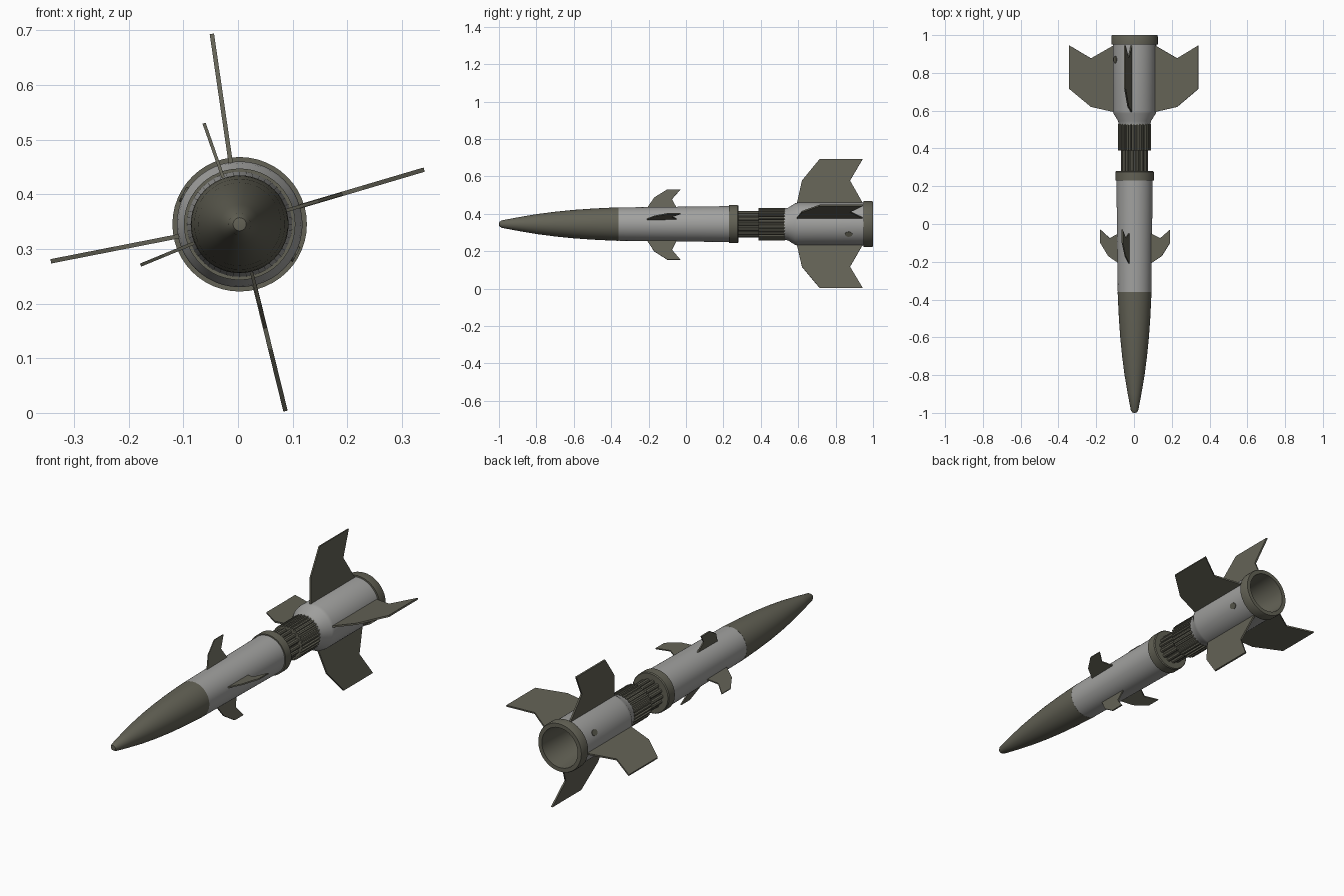
import bpy, bmesh, math
from mathutils import Vector

cube = bpy.data.objects.get("Cube")
if cube:
    bpy.data.objects.remove(cube, do_unlink=True)

CENTRE = Vector((0.003, 0, 0.345))


def material(name, rgb):
    m = bpy.data.materials.new(name)
    m.use_nodes = True
    col = (*rgb, 1)
    m.diffuse_color = col
    bsdf = next(n for n in m.node_tree.nodes if n.type == 'BSDF_PRINCIPLED')
    bsdf.inputs["Base Color"].default_value = col
    return m


OLIVE = material("olive_drab", (0.125, 0.122, 0.092))
GREY = material("light_grey", (0.36, 0.36, 0.35))


def finish(name, bm, mat, smooth=True):
    bmesh.ops.remove_doubles(bm, verts=bm.verts, dist=1e-5)
    bmesh.ops.recalc_face_normals(bm, faces=bm.faces)
    mesh = bpy.data.meshes.new(name)
    bm.to_mesh(mesh)
    bm.free()
    mesh.materials.append(mat)
    ob = bpy.data.objects.new(name, mesh)
    bpy.context.collection.objects.link(ob)
    if smooth:
        bpy.ops.object.select_all(action='DESELECT')
        ob.select_set(True)
        bpy.context.view_layer.objects.active = ob
        bpy.ops.object.shade_smooth_by_angle(angle=math.radians(30))
    return ob


def radial(angle, r, y):
    return CENTRE + Vector((r * math.cos(angle), y, r * math.sin(angle)))


def lathe(name, profile, mat):
    """Turn (y, radius) points around the long axis."""
    bm = bmesh.new()
    vs = [bm.verts.new(radial(0, r, y)) for y, r in profile]
    edges = [bm.edges.new(p) for p in zip(vs, vs[1:])]
    bmesh.ops.spin(bm, geom=vs + edges, cent=CENTRE, axis=(0, 1, 0),
                   angle=math.tau, steps=48)
    return finish(name, bm, mat)


def prism(name, base, offset, mat):
    """Extrude a flat outline along an offset."""
    bm = bmesh.new()
    face = bm.faces.new([bm.verts.new(p) for p in base])
    new = bmesh.ops.extrude_face_region(bm, geom=[face], use_keep_orig=True)
    moved = [g for g in new["geom"] if isinstance(g, bmesh.types.BMVert)]
    bmesh.ops.translate(bm, verts=moved, vec=offset)
    return finish(name, bm, mat, smooth=False)


def fin(name, outline, degrees, thick):
    a = math.radians(degrees)
    side = Vector((-math.sin(a), 0, math.cos(a))) * thick
    base = [radial(a, r, y) - side / 2 for y, r in outline]
    return prism(name, base, side, OLIVE)


# Nose and forward body
lathe("nose_cone", [(-1, 0), (-0.998, 0.012), (-0.985, 0.02), (-0.9, 0.036),
                    (-0.8, 0.053), (-0.7, 0.066), (-0.6, 0.076), (-0.5, 0.083),
                    (-0.4, 0.088), (-0.36, 0.0895), (-0.36, 0)], OLIVE)
lathe("forward_body", [(-0.36, 0), (-0.36, 0.089), (0.23, 0.096), (0.23, 0)], GREY)
lathe("forward_body_ring", [(0.23, 0), (0.23, 0.102), (0.275, 0.102),
                            (0.28, 0.098), (0.28, 0)], OLIVE)

# Coupling: core with rods, then a ribbed collar
lathe("coupling_core", [(0.27, 0), (0.27, 0.058), (0.4, 0.058), (0.4, 0)], OLIVE)
RODS = 14
for i in range(RODS):
    mid = radial(math.tau * i / RODS, 0.062, 0.27)
    ring = [mid + Vector((math.cos(t), 0, math.sin(t))) * 0.01
            for t in [math.tau * k / 8 for k in range(8)]]
    prism(f"coupling_rod_{i + 1}", ring, Vector((0, 0.125, 0)), OLIVE)

RIBS = 30
rib_outline = []
for i in range(RIBS):
    for part, r in ((0, 0.079), (0.4, 0.079), (0.5, 0.087), (0.9, 0.087)):
        rib_outline.append(radial(math.tau * (i + part) / RIBS, r, 0.388))
prism("ribbed_collar", rib_outline, Vector((0, 0.142, 0)), OLIVE)

# Rear body and hollow nozzle
lathe("rear_body", [(0.525, 0), (0.525, 0.084), (0.545, 0.087), (0.585, 0.112),
                    (0.6, 0.115), (0.95, 0.115)], GREY)
lathe("nozzle", [(0.95, 0.112), (0.95, 0.123), (0.993, 0.123), (1, 0.12),
                 (1, 0.1), (0.8, 0.088), (0.65, 0.07), (0.65, 0)], OLIVE)

# Side studs on the rear body
for label, degrees in (("left", -28), ("right", 152)):
    a = math.radians(degrees)
    out = Vector((math.cos(a), 0, math.sin(a)))
    across = Vector((-math.sin(a), 0, math.cos(a)))
    ring = [radial(a, 0.1, 0.87) + Vector((0, 0.02 * math.cos(t), 0))
            + across * 0.015 * math.sin(t)
            for t in [math.tau * k / 12 for k in range(12)]]
    prism(f"{label}_stud", ring, out * 0.018, OLIVE)

# Tail fins and forward fins, slightly uneven around the axis
tail = [(0.59, 0.1), (0.62, 0.235), (0.715, 0.352), (0.945, 0.352),
        (0.877, 0.235), (0.947, 0.11)]
front = [(-0.215, 0.08), (-0.17, 0.15), (-0.1, 0.196), (-0.03, 0.196),
         (-0.075, 0.142), (-0.045, 0.08)]
for label, tail_angle, front_angle in (("left", 16.5, 16.5), ("top", 98.3, 109.4),
                                       ("right", 191.1, 202.4),
                                       ("bottom", 283.8, 284)):
    fin(f"{label}_tail_fin", tail, tail_angle, 0.008)
    fin(f"{label}_forward_fin", front, front_angle, 0.006)
